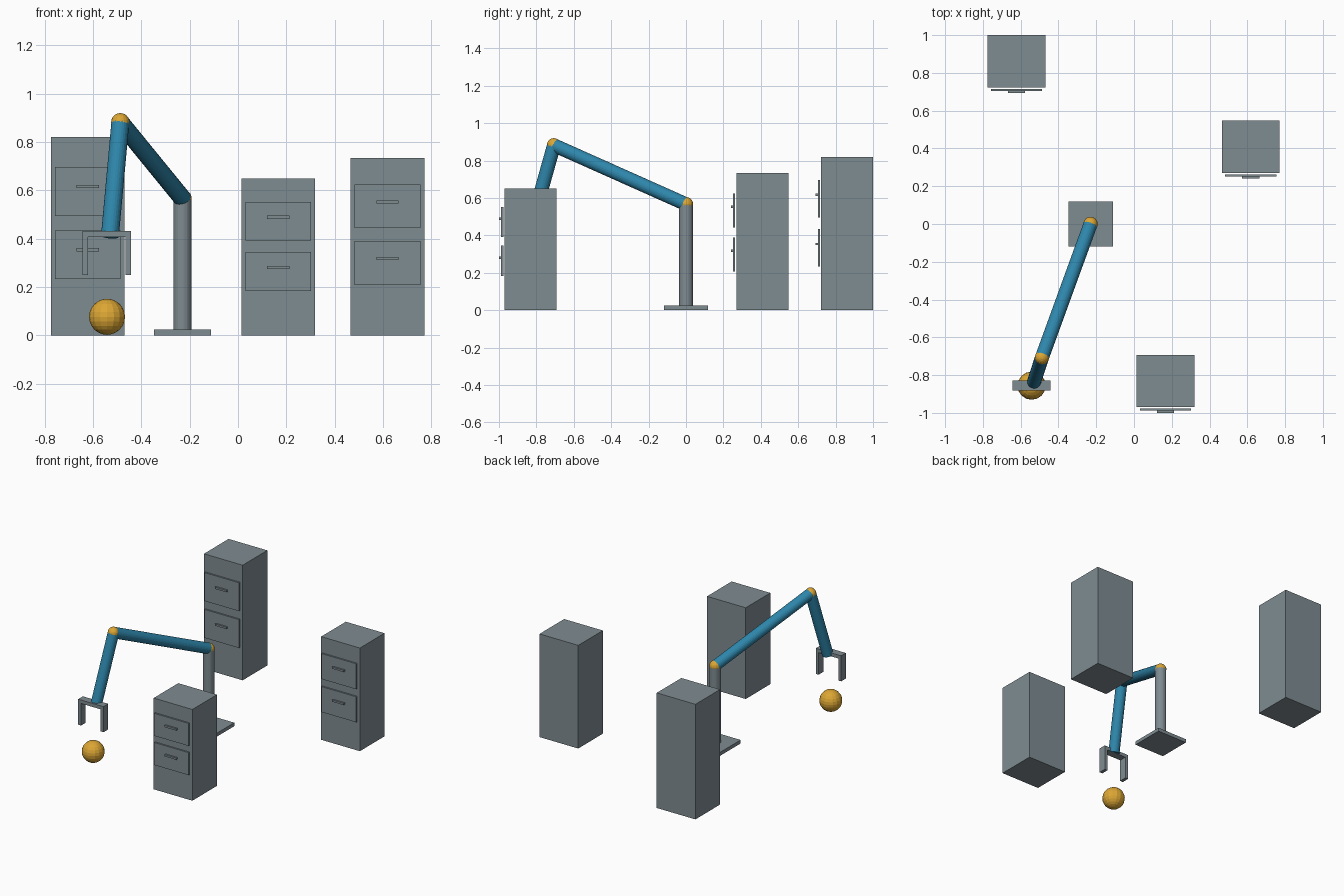
import bpy
import bmesh
from mathutils import Vector, Matrix

if "Cube" in bpy.data.objects:
    bpy.data.objects.remove(bpy.data.objects["Cube"])


def material(name, rgb):
    lin = [c / 12.92 if c <= 0.04045 else ((c + 0.055) / 1.055) ** 2.4
           for c in (v / 255 for v in rgb)]
    m = bpy.data.materials.new(name)
    m.diffuse_color = (*lin, 1)
    m.use_nodes = True
    m.node_tree.nodes["Principled BSDF"].inputs["Base Color"].default_value = m.diffuse_color
    return m


GREY = material("steel_grey", (127, 140, 145))
BLUE = material("arm_blue", (46, 134, 171))
GOLD = material("gold", (220, 166, 52))


def finish(name, bm, mat):
    mesh = bpy.data.meshes.new(name)
    bm.to_mesh(mesh)
    bm.free()
    mesh.materials.append(mat)
    obj = bpy.data.objects.new(name, mesh)
    bpy.context.collection.objects.link(obj)
    return obj


def box(name, x, y, z, mat=GREY):
    """Box from (min, max) pairs on each axis."""
    lo, hi = Vector((x[0], y[0], z[0])), Vector((x[1], y[1], z[1]))
    bm = bmesh.new()
    bmesh.ops.create_cube(bm, size=1, matrix=Matrix.Translation((lo + hi) / 2)
                          @ Matrix.Diagonal((*(hi - lo), 1)))
    return finish(name, bm, mat)


def tube(name, a, b, radius, mat):
    """Capped cylinder between two points."""
    a, b = Vector(a), Vector(b)
    d = b - a
    bm = bmesh.new()
    bmesh.ops.create_cone(bm, cap_ends=True, segments=24, radius1=radius,
                          radius2=radius, depth=d.length,
                          matrix=Matrix.Translation((a + b) / 2)
                          @ d.to_track_quat('Z', 'Y').to_matrix().to_4x4())
    return finish(name, bm, mat)


def ball(name, centre, radius):
    bm = bmesh.new()
    bmesh.ops.create_uvsphere(bm, u_segments=16, v_segments=12, radius=radius,
                              matrix=Matrix.Translation(centre))
    return finish(name, bm, GOLD)


def cabinet(name, cx, front, height):
    """Two-drawer cabinet; drawers scale with its height."""
    box(name, (cx - 0.1525, cx + 0.1525), (front, front + 0.277), (0, height))
    for label, f in (("upper", 0.727), ("lower", 0.407)):
        z, h = f * height, 0.1235 * height
        box(f"{name}_{label}_drawer", (cx - 0.136, cx + 0.136),
            (front - 0.018, front - 0.007), (z - h, z + h))
        zh = z + 0.025 * height
        box(f"{name}_{label}_handle", (cx - 0.046, cx + 0.046),
            (front - 0.030, front - 0.018), (zh - 0.0065, zh + 0.0065))


# Cabinets
cabinet("tall_cabinet", -0.622, 0.723, 0.82)
cabinet("medium_cabinet", 0.619, 0.270, 0.735)
cabinet("short_cabinet", 0.167, -0.970, 0.65)

# Robot arm
shoulder = (-0.23, 0, 0.567)
elbow = (-0.487, -0.706, 0.882)
wrist = (-0.53, -0.838, 0.411)
box("arm_base", (-0.348, -0.112), (-0.118, 0.118), (0, 0.025))
tube("column", (-0.23, 0, 0.025), shoulder, 0.037, GREY)
tube("upper_arm", shoulder, elbow, 0.037, BLUE)
tube("forearm", elbow, wrist, 0.037, BLUE)
ball("shoulder_joint", shoulder, 0.038)
ball("elbow_joint", elbow, 0.038)

# Gripper
GX, GY = -0.543, (-0.881, -0.828)
box("gripper_palm", (GX - 0.1, GX + 0.1), GY, (0.407, 0.432))
for side, s in (("left", -1), ("right", 1)):
    xs = sorted((GX + s * 0.1, GX + s * 0.0775))
    box(f"{side}_finger", xs, GY, (0.25, 0.407))

# Ball under the gripper
ball("target_ball", (-0.542, -0.856, 0.077), 0.0745)
